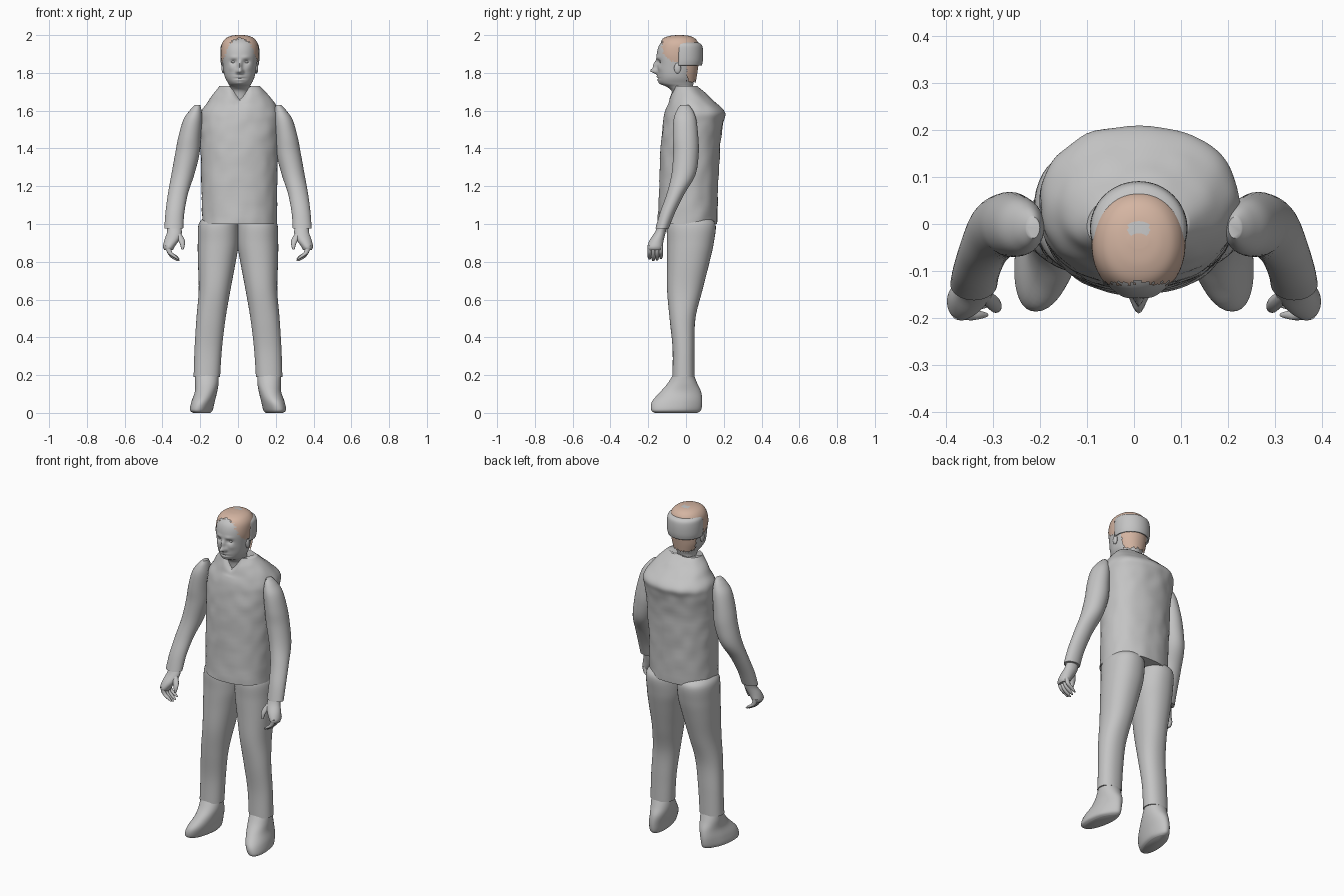
import bpy, bmesh, math, random
from mathutils import noise, Vector

random.seed(4)
if "Cube" in bpy.data.objects:
    bpy.data.objects.remove(bpy.data.objects["Cube"], do_unlink=True)


def material(name, colour):
    mat = bpy.data.materials.new(name)
    mat.use_nodes = True
    mat.diffuse_color = colour
    mat.node_tree.nodes["Principled BSDF"].inputs["Base Color"].default_value = colour
    return mat


GREY = material("plain grey", (0.55, 0.55, 0.55, 1))
PEACH = material("peach hair", (0.66, 0.46, 0.36, 1))


def spline(rings, steps):
    """Smoothly interpolate a list of rings."""
    out = []
    for i in range(len(rings) - 1):
        a, b = rings[max(i - 1, 0)], rings[i]
        c, d = rings[i + 1], rings[min(i + 2, len(rings) - 1)]
        for k in range(steps):
            t = k / steps
            out.append([q + t * (r - p) / 2 + t * t * (2 * p - 5 * q + 4 * r - s) / 2
                        + t ** 3 * (3 * q - p - 3 * r + s) / 2
                        for p, q, r, s in zip(a, b, c, d)])
    out.append(list(rings[-1]))
    return out


def loft(name, rings, side=1, segs=32, steps=4, power=2.0, caps=True,
         shape=None, keep=None, paint=None, mats=(GREY,), angle=50):
    """Skin oval rings given as (z, x min, x max, y min, y max)."""
    bm = bmesh.new()
    loops = []
    for z, x0, x1, y0, y1 in spline(rings, steps):
        loop = []
        for k in range(segs):
            a = math.tau * k / segs
            c, s = math.cos(a), math.sin(a)
            c = math.copysign(abs(c) ** (2 / power), c)
            s = math.copysign(abs(s) ** (2 / power), s)
            co = Vector(((x0 + x1) / 2 + c * (x1 - x0) / 2, (y0 + y1) / 2 + s * (y1 - y0) / 2, z))
            if shape:
                co = shape(co)
            co.x *= side
            loop.append(bm.verts.new(co))
        loops.append(loop)
    for low, high in zip(loops, loops[1:]):
        for k in range(segs):
            n = (k + 1) % segs
            bm.faces.new((low[k], low[n], high[n], high[k]))
    if caps:
        bm.faces.new(loops[0][::-1])
        bm.faces.new(loops[-1])
    bmesh.ops.recalc_face_normals(bm, faces=bm.faces)
    if keep:
        drop = [f for f in bm.faces if not keep(f.calc_center_median())]
        bmesh.ops.delete(bm, geom=drop, context="FACES")
    for f in bm.faces:
        f.smooth = True
        if paint:
            f.material_index = paint(f.calc_center_median())
    mesh = bpy.data.meshes.new(name)
    bm.to_mesh(mesh)
    bm.free()
    for mat in mats:
        mesh.materials.append(mat)
    mesh.set_sharp_from_angle(angle=math.radians(angle))
    ob = bpy.data.objects.new(name, mesh)
    bpy.context.collection.objects.link(ob)
    return ob


def finger(name, points, radii, side):
    """A short tapering digit through the given points."""
    rings = [(z, x - r, x + r, y - r * 0.75, y + r * 0.75) for (x, y, z), r in zip(points, radii)]
    loft(name, rings, side, segs=12, steps=3)


# Shirt: soft wrinkles and a dipped front neckline
def shirt_shape(co):
    w = noise.noise(co * 16) * 0.005
    out = Vector((co.x - 0.01, co.y - 0.02, 0)).normalized()
    co = co + out * w
    if co.y < 0 and co.z > 1.62:
        co.z -= 0.6 * (co.z - 1.62) * max(0, 1 - abs(co.x - 0.01) / 0.055)
    return co


loft("shirt", [
    (1.0, -.19, .205, -.15, .165), (1.2, -.193, .207, -.142, .17),
    (1.4, -.197, .212, -.135, .18), (1.53, -.2, .22, -.122, .195),
    (1.59, -.195, .22, -.112, .208), (1.64, -.165, .195, -.095, .16),
    (1.69, -.13, .152, -.08, .105), (1.73, -.1, .115, -.065, .06),
], segs=72, steps=7, power=2.2, shape=shirt_shape)

# Head: features pushed in and out as (x, z, width, height, depth)
FEATURES = [
    (0, 1.81, .014, .014, .036), (0, 1.84, .010, .022, .022),
    (.013, 1.805, .008, .009, .010), (.034, 1.858, .016, .010, -.014),
    (.03, 1.882, .022, .008, .005), (0, 1.779, .024, .006, .008),
    (0, 1.763, .020, .006, .007), (0, 1.771, .028, .003, -.005),
    (0, 1.745, .018, .010, .006), (.045, 1.825, .016, .014, .004),
]


def face_shape(co):
    if co.y < -0.06:
        x, push = abs(co.x - 0.01), 0
        for fx, fz, w, h, depth in FEATURES:
            push += depth * math.exp(-((x - fx) / w) ** 2 - ((co.z - fz) / h) ** 2)
        co.y -= push
    return co


loft("head", [
    (1.64, -.04, .06, -.068, .04), (1.70, -.04, .06, -.075, .035),
    (1.725, -.042, .062, -.1, .035), (1.745, -.052, .072, -.138, .04),
    (1.78, -.07, .088, -.148, .045), (1.84, -.08, .098, -.153, .06),
    (1.9, -.085, .103, -.155, .065), (1.95, -.078, .098, -.14, .06),
    (1.98, -.055, .075, -.105, .035), (1.99, -.02, .04, -.07, 0),
], segs=96, steps=8, power=2.15, shape=face_shape, angle=80)


# Thin hair over the crown, sides and nape, with a ragged edge
def hair_rule(c):
    rag = random.uniform(-0.006, 0.006)
    hairline = 1.967 - 2 * max(0, abs(c.x - 0.01) - 0.04) + rag
    return (c.z > hairline and c.y > -0.125 + rag) or (c.y > 0.005 + rag and c.z > 1.755 + rag)


def bald_patch(c):
    return int(math.hypot((c.x - 0.01) / 0.024, (c.y + 0.012) / 0.018) < 1)


loft("thin_hair", [
    (1.75, -.062, .08, -.1, .052), (1.8, -.08, .097, -.13, .06),
    (1.85, -.086, .104, -.15, .067), (1.9, -.09, .109, -.157, .072),
    (1.95, -.086, .106, -.145, .068), (1.98, -.068, .088, -.125, .05),
    (1.995, -.04, .06, -.09, .02), (2.0, -.01, .03, -.05, -.02),
], segs=96, steps=6, power=2.1, keep=hair_rule, paint=bald_patch, mats=(PEACH, GREY))

# Thick band of hair wrapped round the back of the head
band = loft("back_hair_band", [
    (1.84, -.089, .109, -.11, .084), (1.87, -.093, .113, -.11, .09),
    (1.92, -.093, .113, -.11, .09), (1.95, -.088, .108, -.105, .082),
    (1.965, -.07, .09, -.09, .055),
], segs=64, caps=False, keep=lambda c: c.y > -0.042)
thick = band.modifiers.new("thickness", "SOLIDIFY")
thick.thickness = 0.008

# Paired parts
for side, label in ((1, "left"), (-1, "right")):
    # Ear and eye, set about the middle of the head
    for part, size, place in (("ear", (.009, .018, .028), (.088, -.045, 1.825)),
                              ("eye", (.013, .007, .006), (.034, -.134, 1.858))):
        bpy.ops.mesh.primitive_uv_sphere_add(segments=20, ring_count=12, radius=1)
        ob = bpy.context.object
        ob.name = label + "_" + part
        ob.location = (0.01 + side * place[0], place[1], place[2])
        ob.scale = size
        ob.data.materials.append(GREY)
        bpy.ops.object.shade_smooth()

    loft(label + "_sleeve", [
        (1.63, .2, .228, -.03, .015), (1.6, .193, .257, -.05, .037),
        (1.55, .19, .29, -.066, .055), (1.46, .197, .316, -.07, .065),
        (1.37, .204, .333, -.068, .067), (1.26, .232, .353, -.077, .05),
        (1.16, .265, .371, -.102, -.008), (1.06, .284, .384, -.138, -.058),
        (.975, .29, .39, -.162, -.092),
    ], side, steps=6)

    # Hand with fingers curling inward
    loft(label + "_palm", [
        (.99, .305, .375, -.15, -.1), (.955, .297, .376, -.166, -.108),
        (.915, .312, .39, -.192, -.118), (.88, .335, .397, -.205, -.124),
        (.862, .345, .39, -.2, -.13),
    ], side, segs=24)
    for i in range(4):
        y, drop = -0.193 + i * 0.02, abs(i - 1.3) * 0.008
        finger(f"{label}_finger_{i + 1}",
               [(.372, y, .885), (.362, y, .85), (.34, y, .82 + drop), (.316, y, .802 + drop)],
               (.014, .014, .015, .007), side)
    finger(label + "_thumb",
           [(.318, -.15, .95), (.302, -.165, .92), (.294, -.178, .893), (.294, -.184, .865)],
           (.016, .018, .013, .006), side)

    loft(label + "_trouser_leg", [
        (.19, .095, .235, -.072, .045), (.34, .085, .23, -.071, .045),
        (.5, .066, .22, -.087, .05), (.65, .04, .208, -.1, .087),
        (.8, .012, .212, -.1, .125), (.9, -.004, .213, -.1, .147),
        (1.0, 0, .208, -.1, .156), (1.04, .03, .17, -.07, .11),
    ], side, segs=40, steps=6, power=2.2)

    # Shoe: narrow heel, toe swung outward
    def shoe_shape(co):
        if co.z < 0.16:
            low = (0.16 - co.z) / 0.16
            mid = 0.18
            co.x = mid + (co.x - mid) * (1 - low * max(0, co.y) * 3) - low * (co.y + 0.05) * 0.16
        return co

    loft(label + "_shoe", [
        (0, .15, .232, -.165, .06), (.015, .137, .25, -.184, .08),
        (.06, .125, .245, -.18, .086), (.11, .112, .23, -.137, .08),
        (.155, .103, .228, -.098, .06), (.2, .102, .228, -.07, .042),
    ], side, segs=40, steps=5, power=2.1, shape=shoe_shape)
